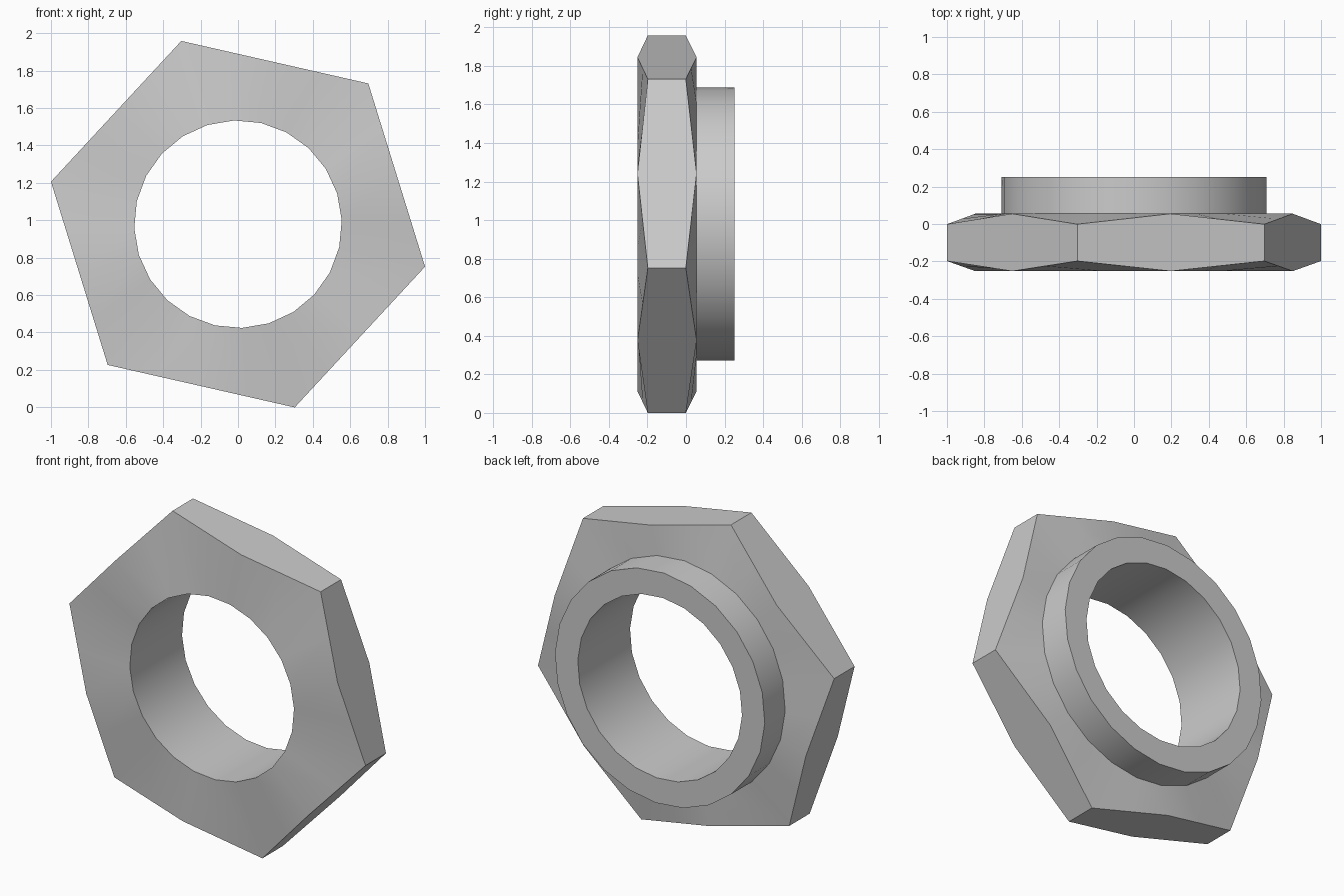
import bpy, bmesh, math
from mathutils import Vector

if "Cube" in bpy.data.objects:
    bpy.data.objects.remove(bpy.data.objects["Cube"])

SIDES = 24                      # four steps per hexagon side
TURN = math.radians(-12.8)      # rotation of the nut about its axis
CENTRE_Z = 0.979
CORNER_R = 1.0255
FLAT_R = CORNER_R * math.cos(math.pi / 6)


def polar(r, y, k):
    a = TURN + 2 * math.pi * k / SIDES
    return Vector((r * math.cos(a), y, CENTRE_Z + r * math.sin(a)))


def circle(r, y):
    return [polar(r, y, k) for k in range(SIDES)]


def hexagon(y_corner, y_mid):
    # corners sit lower than the side midpoints, giving the chamfered outline
    pts = []
    for k in range(0, SIDES, 4):
        a, m, b = polar(CORNER_R, y_corner, k), polar(FLAT_R, y_mid, k + 2), polar(CORNER_R, y_corner, k + 4)
        pts += [a, (a + m) / 2, m, (m + b) / 2]
    return pts


# Closed cross-section: bore, front face, hex flats, back face, collar
loops = [
    circle(0.555, -0.252),
    hexagon(-0.198, -0.252),
    hexagon(-0.001, 0.055),
    circle(0.709, 0.055),
    circle(0.709, 0.252),
    circle(0.555, 0.252),
]
bm = bmesh.new()
rings = [[bm.verts.new(p) for p in loop] for loop in loops]
for i, ring in enumerate(rings):
    nxt = rings[(i + 1) % len(rings)]
    for k in range(SIDES):
        j = (k + 1) % SIDES
        bm.faces.new((ring[k], ring[j], nxt[j], nxt[k]))
bmesh.ops.recalc_face_normals(bm, faces=bm.faces)

mesh = bpy.data.meshes.new("collared_hex_nut")
bm.to_mesh(mesh)
bm.free()
nut = bpy.data.objects.new("collared_hex_nut", mesh)
bpy.context.collection.objects.link(nut)

# Smooth the round walls, keep the rims sharp
bpy.context.view_layer.objects.active = nut
nut.select_set(True)
bpy.ops.object.shade_smooth_by_angle(angle=math.radians(30))
